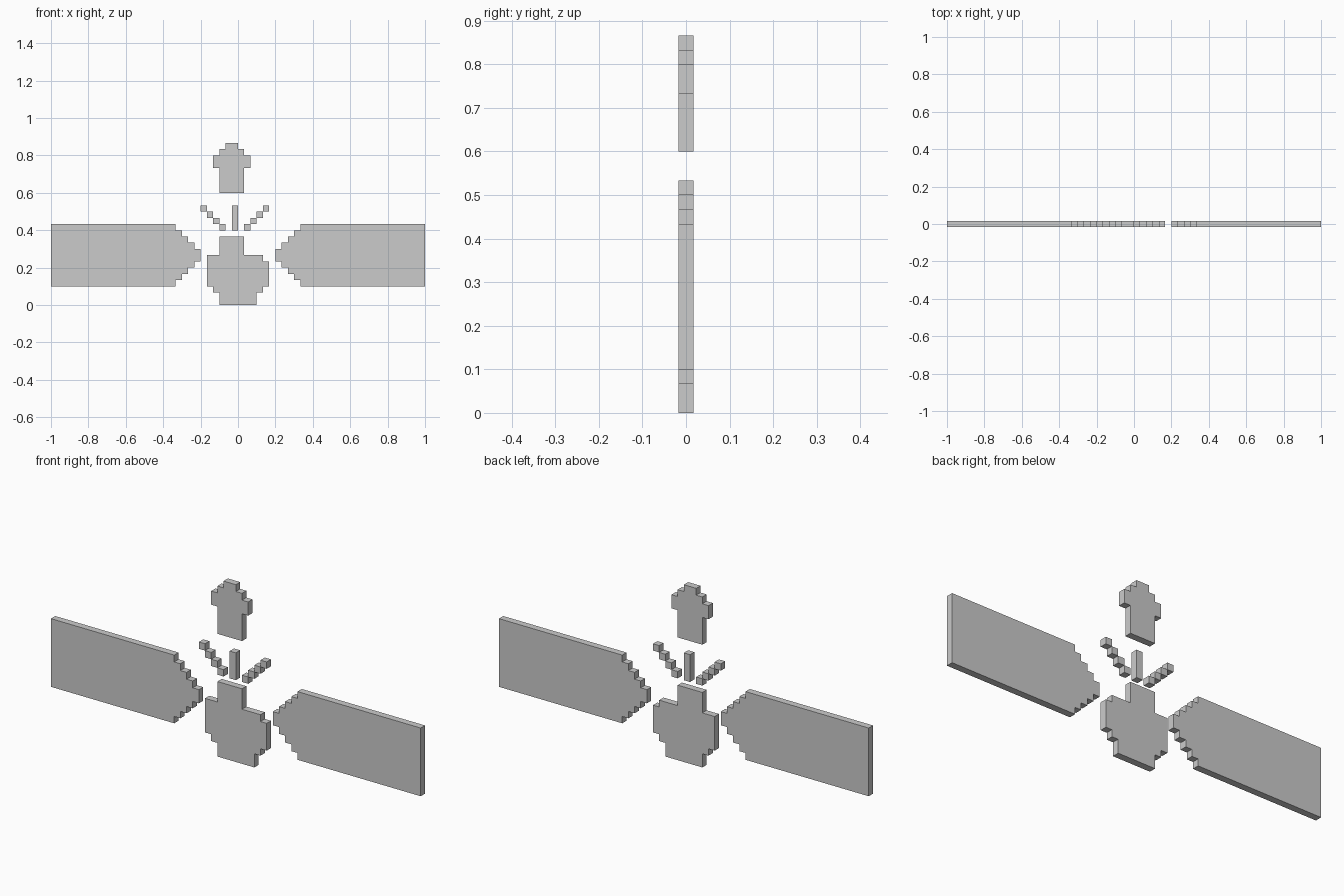
import bpy, bmesh

if "Cube" in bpy.data.objects:
    bpy.data.objects.remove(bpy.data.objects["Cube"])

U = 1 / 30      # one pixel cell
HALF = U / 2    # half of the plate thickness


def add_prism(bm, outline):
    """Extrude an x/z outline (in cells) through the thickness."""
    face = bm.faces.new([bm.verts.new((x * U, -HALF, z * U)) for x, z in outline])
    ext = bmesh.ops.extrude_face_region(bm, geom=[face])
    verts = [g for g in ext["geom"] if isinstance(g, bmesh.types.BMVert)]
    bmesh.ops.translate(bm, verts=verts, vec=(0, 2 * HALF, 0))


def stepped(rows):
    """Outline of stacked rows (left, right, bottom, top)."""
    right = [p for l, r, b, t in rows for p in ((r, b), (r, t))]
    left = [p for l, r, b, t in reversed(rows) for p in ((l, t), (l, b))]
    return list(dict.fromkeys(right + left))


def make_part(name, *shapes):
    bm = bmesh.new()
    for rows in shapes:
        add_prism(bm, stepped(rows))
    bmesh.ops.recalc_face_normals(bm, faces=bm.faces)
    mesh = bpy.data.meshes.new(name)
    bm.to_mesh(mesh)
    bm.free()
    ob = bpy.data.objects.new(name, mesh)
    bpy.context.collection.objects.link(ob)
    return ob


# Lower body with neck
make_part("body", [(-3, 3, 0, 2), (-4, 4, 2, 3), (-5, 5, 3, 7),
                   (-5, 4, 7, 8), (-3, 1, 8, 11)])

# Top cap
make_part("cap", [(-3, 1, 18, 22), (-4, 2, 22, 24), (-3, 1, 24, 25), (-2, 0, 25, 26)])

# Side panels with stepped, pointed inner ends
tips = [10, 9, 8, 7, 6, 6, 7, 8, 9, 10]
make_part("right_panel", [(t, 30, 3 + i, 4 + i) for i, t in enumerate(tips)])
make_part("left_panel", [(-30, -t, 3 + i, 4 + i) for i, t in enumerate(tips)])

# Rays: a straight centre one and two diagonal runs of cubes
make_part("centre_ray", [(-1, 0, 12, 16)])
make_part("right_ray", *[[(1 + i, 2 + i, 12 + i, 13 + i)] for i in range(4)])
make_part("left_ray", *[[(-3 - i, -2 - i, 12 + i, 13 + i)] for i in range(4)])

# Remove redundant collinear points on the straight panel edges
for name in ("right_panel", "left_panel"):
    mesh = bpy.data.objects[name].data
    bm = bmesh.new()
    bm.from_mesh(mesh)
    bmesh.ops.dissolve_limit(bm, angle_limit=0.01, verts=bm.verts, edges=bm.edges)
    bm.to_mesh(mesh)
    bm.free()
